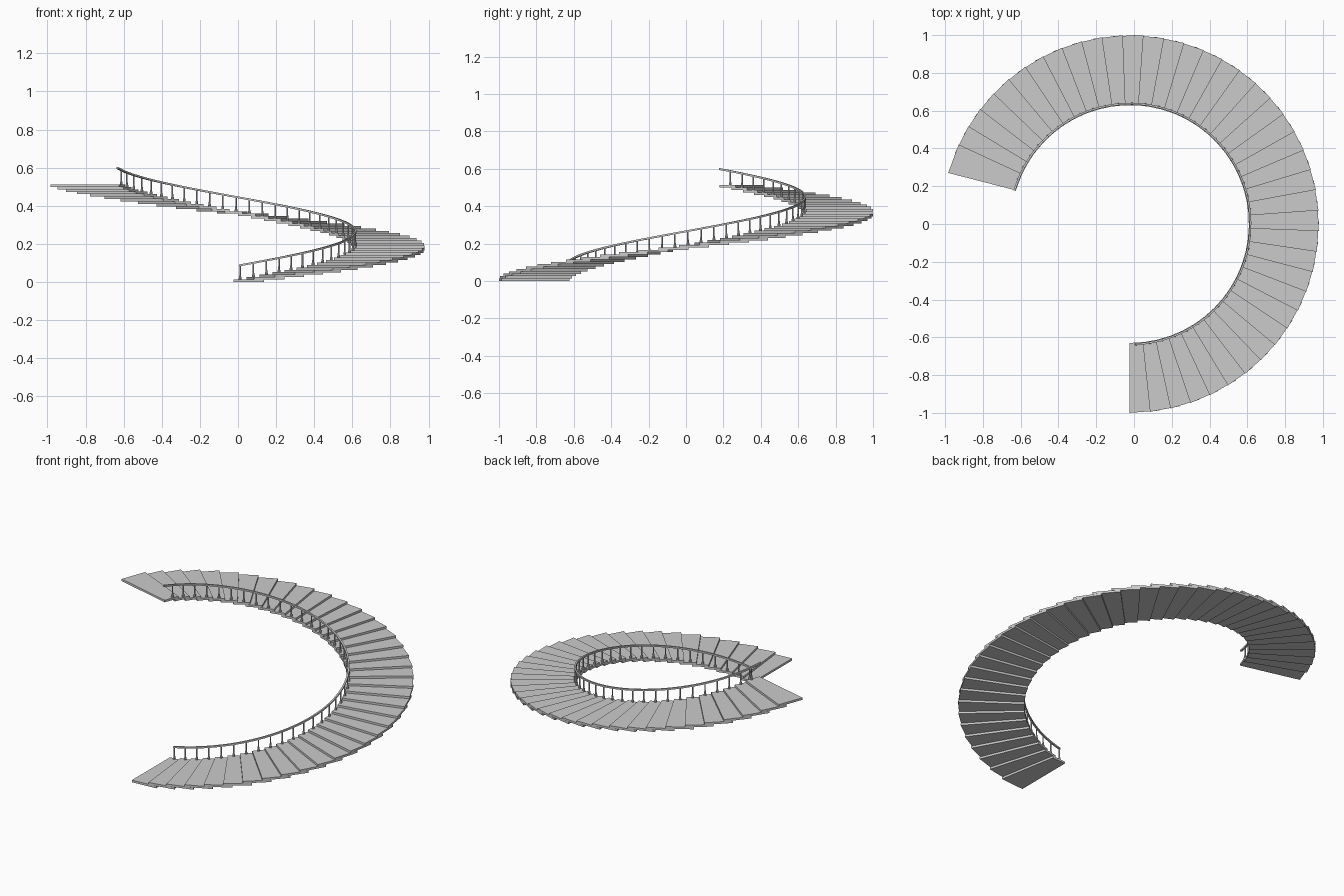
import bpy, bmesh, math
from mathutils import Vector

if "Cube" in bpy.data.objects:
    bpy.data.objects.remove(bpy.data.objects["Cube"])

N = 40                      # number of steps
PITCH = math.radians(6.29)  # turn per step
RISE = 0.0128               # rise per step
START = math.radians(-90.2)
CX = -0.021                 # axis of the spiral
R_IN, R_OUT, R_RAIL = 0.63, 1.0, 0.637
THICK = 0.013
WEDGE = math.radians(9.2)


def polar(r, a, z):
    return Vector((CX + r * math.cos(a), r * math.sin(a), z))


def finish(name, bm):
    bmesh.ops.recalc_face_normals(bm, faces=bm.faces)
    mesh = bpy.data.meshes.new(name)
    bm.to_mesh(mesh)
    bm.free()
    ob = bpy.data.objects.new(name, mesh)
    bpy.context.collection.objects.link(ob)
    return ob


def prism(bm, bottom, top):
    lo = [bm.verts.new(p) for p in bottom]
    hi = [bm.verts.new(p) for p in top]
    bm.faces.new(lo)
    bm.faces.new(hi)
    n = len(lo)
    for i in range(n):
        j = (i + 1) % n
        bm.faces.new((lo[i], lo[j], hi[j], hi[i]))


def lathe(bm, base, profile, sides=8):
    rings = []
    for r, h in profile:
        rings.append([bm.verts.new(base + Vector((r * math.cos(2 * math.pi * k / sides),
                                                  r * math.sin(2 * math.pi * k / sides), h)))
                      for k in range(sides)])
    for a, b in zip(rings, rings[1:]):
        for k in range(sides):
            m = (k + 1) % sides
            bm.faces.new((a[k], a[m], b[m], b[k]))
    bm.faces.new(rings[0])
    bm.faces.new(rings[-1])


# Overlapping wedge treads
bm = bmesh.new()
for i in range(N):
    a = START + i * PITCH
    corners = [(R_IN, a), (R_OUT, a), (R_OUT, a + WEDGE), (R_IN, a + WEDGE * 0.92)]
    prism(bm, [polar(r, t, i * RISE) for r, t in corners],
          [polar(r, t, i * RISE + THICK) for r, t in corners])
finish("treads", bm)

# Balusters with a wider foot, one per tread
bm = bmesh.new()
A0 = START + math.radians(3.1)
profile = [(0.0075, 0), (0.0075, 0.008), (0.005, 0.016), (0.004, 0.03), (0.004, 0.073)]
for i in range(N):
    lathe(bm, polar(R_RAIL, A0 + i * PITCH, i * RISE + THICK), profile)
finish("balusters", bm)

# Helical handrail with a rectangular section
bm = bmesh.new()
W, H = 0.005, 0.005
prev = None
STEPS = N * 2
for s in range(STEPS + 1):
    t = s / 2 if s else -0.08
    t = min(t, N - 0.1)
    a, z = A0 + t * PITCH, t * RISE + THICK + 0.075
    ring = [bm.verts.new(polar(R_RAIL + dr, a, z + dz))
            for dr, dz in ((-W, -H), (W, -H), (W, H), (-W, H))]
    if prev:
        for k in range(4):
            m = (k + 1) % 4
            bm.faces.new((prev[k], prev[m], ring[m], ring[k]))
    else:
        bm.faces.new(ring)
    prev = ring
bm.faces.new(prev)
finish("handrail", bm)
